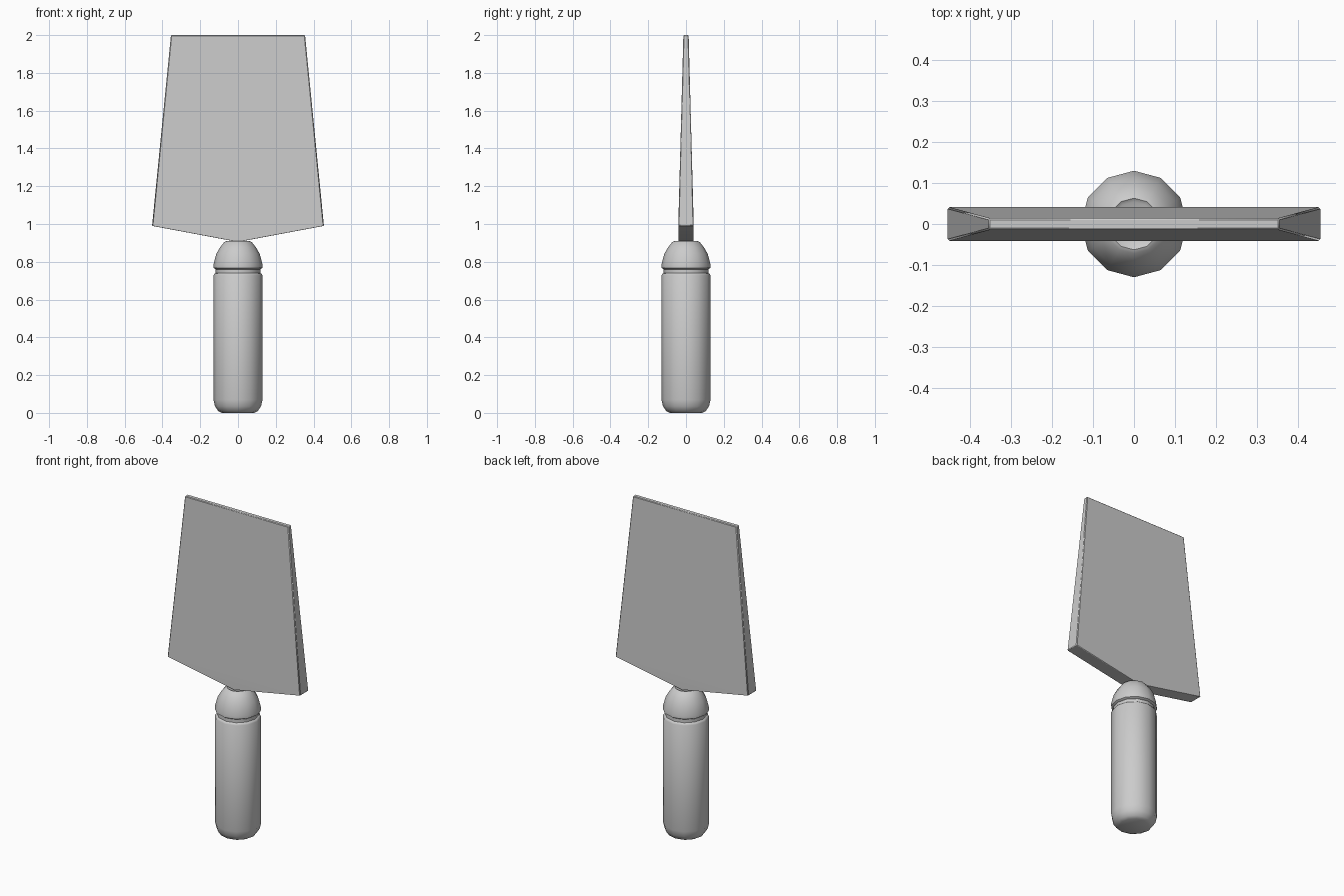
import bpy, bmesh, math

if "Cube" in bpy.data.objects:
    bpy.data.objects.remove(bpy.data.objects["Cube"])


def finish(name, bm, angle):
    bmesh.ops.recalc_face_normals(bm, faces=bm.faces)
    mesh = bpy.data.meshes.new(name)
    bm.to_mesh(mesh)
    bm.free()
    obj = bpy.data.objects.new(name, mesh)
    bpy.context.collection.objects.link(obj)
    bpy.ops.object.select_all(action='DESELECT')
    obj.select_set(True)
    bpy.context.view_layer.objects.active = obj
    bpy.ops.object.shade_smooth_by_angle(angle=math.radians(angle))
    return obj


def lathe(name, profile, sides=12):
    """Turn (radius, z) points about the z axis and cap both ends."""
    bm = bmesh.new()
    rings = []
    for r, z in profile:
        rings.append([bm.verts.new((r * math.cos(math.tau * i / sides),
                                    r * math.sin(math.tau * i / sides), z))
                      for i in range(sides)])
    for a, b in zip(rings, rings[1:]):
        for i in range(sides):
            j = (i + 1) % sides
            bm.faces.new((a[i], a[j], b[j], b[i]))
    bm.faces.new(rings[0])
    bm.faces.new(rings[-1])
    return finish(name, bm, 40)


# Grip with rounded butt and a groove below the collar
lathe("handle", [(0.085, 0.0), (0.105, 0.01), (0.122, 0.035), (0.13, 0.07),
                 (0.13, 0.728), (0.124, 0.737), (0.118, 0.74), (0.118, 0.775)])

# Domed collar at the top of the grip
lathe("collar", [(0.118, 0.76), (0.13, 0.768), (0.13, 0.785), (0.115, 0.842),
                 (0.095, 0.877), (0.072, 0.905), (0.063, 0.909), (0.054, 0.902)])

# Flat blade: wide and thick at the shoulders, tapering towards the tip
outline = [(0, 0.905, 0.041), (0.455, 0.99, 0.041), (0.355, 2.0, 0.014),
           (-0.355, 2.0, 0.014), (-0.455, 0.99, 0.041)]
bm = bmesh.new()
front = [bm.verts.new((x, -t, z)) for x, z, t in outline]
back = [bm.verts.new((x, t, z)) for x, z, t in outline]
for side in (front, back):
    bm.faces.new((side[0], side[1], side[4]))
    bm.faces.new(side[1:])
for i in range(5):
    j = (i + 1) % 5
    bm.faces.new((front[i], front[j], back[j], back[i]))
blade = finish("blade", bm, 30)
bevel = blade.modifiers.new("edge_bevel", 'BEVEL')
bevel.width = 0.004
bevel.segments = 1
bevel.limit_method = 'ANGLE'
